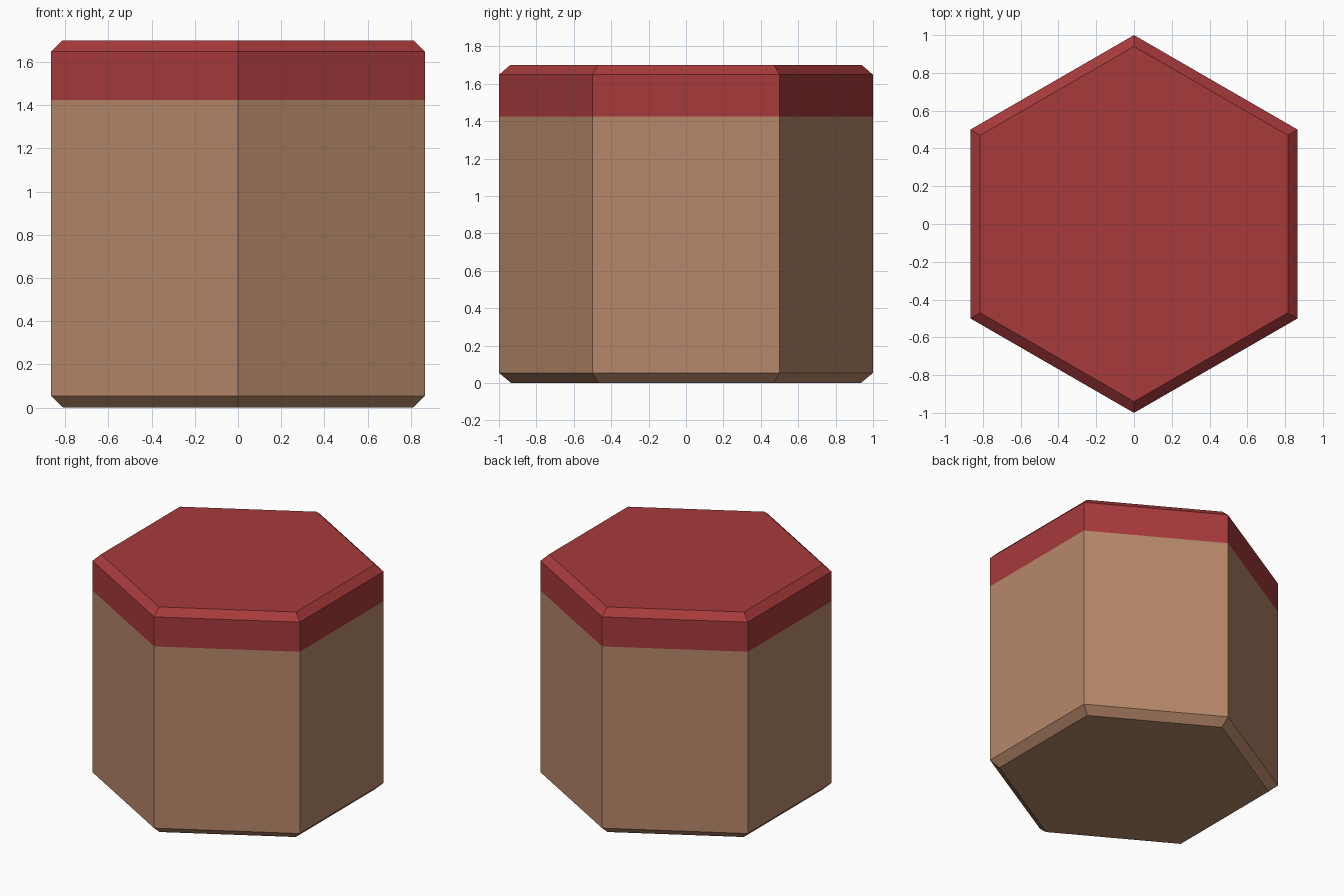
import bpy, bmesh, math

if "Cube" in bpy.data.objects:
    bpy.data.objects.remove(bpy.data.objects["Cube"])

RED_START = 1.425


def material(name, rgb):
    m = bpy.data.materials.new(name)
    m.diffuse_color = (*rgb, 1.0)
    m.use_nodes = True
    m.node_tree.nodes["Principled BSDF"].inputs["Base Color"].default_value = m.diffuse_color
    return m


# Hexagonal profile rings: (radius, height), chamfered at bottom and top
rings = [(0.935, 0.0), (1.0, 0.054), (1.0, RED_START), (1.0, 1.648), (0.94, 1.70)]

bm = bmesh.new()
loops = []
for r, z in rings:
    angles = [math.radians(90 + 60 * i) for i in range(6)]
    loops.append([bm.verts.new((r * math.cos(a), r * math.sin(a), z)) for a in angles])
for low, high in zip(loops, loops[1:]):
    for i in range(6):
        j = (i + 1) % 6
        bm.faces.new((low[i], low[j], high[j], high[i]))
bm.faces.new(loops[0][::-1])
bm.faces.new(loops[-1])
bmesh.ops.recalc_face_normals(bm, faces=bm.faces)

# Red cap above the colour boundary, brown body below
for f in bm.faces:
    f.material_index = 1 if f.calc_center_median().z > RED_START else 0

mesh = bpy.data.meshes.new("hexagonal_block")
bm.to_mesh(mesh)
bm.free()
mesh.materials.append(material("tan brown", (0.47, 0.245, 0.142)))
mesh.materials.append(material("dark red", (0.39, 0.042, 0.044)))
obj = bpy.data.objects.new("hexagonal_block", mesh)
bpy.context.collection.objects.link(obj)
